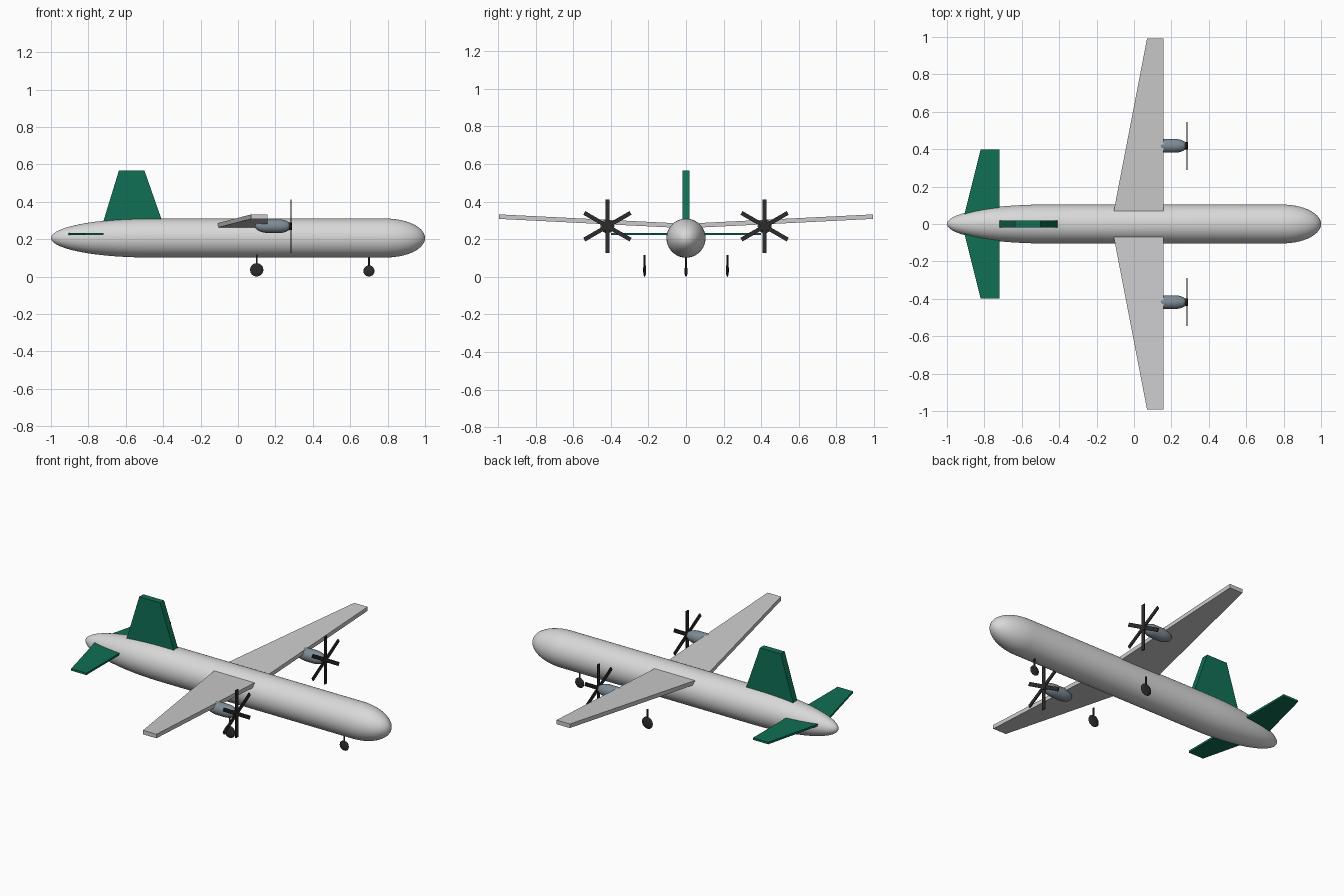
import bpy, bmesh, math
from mathutils import Matrix, Vector

if "Cube" in bpy.data.objects:
    bpy.data.objects.remove(bpy.data.objects["Cube"], do_unlink=True)


def material(name, rgb):
    m = bpy.data.materials.new(name)
    m.use_nodes = True
    m.diffuse_color = (*rgb, 1)
    m.node_tree.nodes["Principled BSDF"].inputs["Base Color"].default_value = (*rgb, 1)
    return m


white = material("body light grey", (0.69, 0.69, 0.69))
wing_grey = material("wing grey", (0.60, 0.60, 0.61))
green = material("tail green", (0.005, 0.16, 0.09))
steel = material("engine blue grey", (0.21, 0.26, 0.30))
black = material("rubber black", (0.025, 0.025, 0.025))


def finish(name, bm, mat, smooth=False):
    bmesh.ops.recalc_face_normals(bm, faces=bm.faces)
    me = bpy.data.meshes.new(name)
    bm.to_mesh(me)
    bm.free()
    me.materials.append(mat)
    ob = bpy.data.objects.new(name, me)
    bpy.context.collection.objects.link(ob)
    if smooth:
        bpy.ops.object.select_all(action="DESELECT")
        ob.select_set(True)
        bpy.context.view_layer.objects.active = ob
        bpy.ops.object.shade_smooth_by_angle(angle=math.radians(40))
    return ob


def spindle(name, tail, tail_len, nose, nose_len, radius, centre, mat, sides=48, steps=14):
    """Round body along x: elliptical tail, straight middle, elliptical nose."""
    angles = [math.pi / 2 * i / steps for i in range(steps + 1)]
    profile = [(tail + tail_len * (1 - math.cos(a)), radius * math.sin(a)) for a in angles]
    profile += [(nose - nose_len * (1 - math.sin(a)), radius * math.cos(a)) for a in angles]
    bm = bmesh.new()
    verts = [bm.verts.new((x, 0, r)) for x, r in profile]
    edges = [bm.edges.new(pair) for pair in zip(verts, verts[1:])]
    bmesh.ops.spin(bm, geom=verts + edges, axis=(1, 0, 0), cent=(0, 0, 0),
                   angle=math.tau, steps=sides)
    bmesh.ops.remove_doubles(bm, verts=bm.verts, dist=1e-5)
    bmesh.ops.translate(bm, verts=bm.verts, vec=centre)
    return finish(name, bm, mat, True)


def slab(name, outline, offset, mat):
    """Flat panel: an outline pushed along an offset."""
    bm = bmesh.new()
    face = bm.faces.new([bm.verts.new(p) for p in outline])
    new = bmesh.ops.extrude_face_region(bm, geom=[face])["geom"]
    bmesh.ops.translate(bm, vec=offset,
                        verts=[v for v in new if isinstance(v, bmesh.types.BMVert)])
    return finish(name, bm, mat)


def cylinder(name, radius, depth, centre, axis, mat, sides=16):
    bm = bmesh.new()
    turn = Vector((0, 0, 1)).rotation_difference(Vector(axis)).to_matrix().to_4x4()
    bmesh.ops.create_cone(bm, cap_ends=True, segments=sides, radius1=radius, radius2=radius,
                          depth=depth, matrix=Matrix.Translation(centre) @ turn)
    return finish(name, bm, mat, True)


def gear(name, x, y, radius, top):
    """Flattened wheel on a thin strut."""
    bm = bmesh.new()
    place = Matrix.Translation((x, y, radius)) @ Matrix.Diagonal((radius, 0.008, radius, 1))
    pole = Matrix.Rotation(math.pi / 2, 4, "X")
    bmesh.ops.create_uvsphere(bm, u_segments=16, v_segments=10, radius=1, matrix=place @ pole)
    finish(name + "_wheel", bm, black, True)
    cylinder(name + "_strut", 0.005, top - radius, (x, y, (top + radius) / 2), (0, 0, 1), black, 10)


def propeller(name, centre):
    """Three crossed bars make six blades."""
    bm = bmesh.new()
    for i in range(3):
        bmesh.ops.create_cube(bm, size=1, matrix=Matrix.Translation(centre)
                              @ Matrix.Rotation(i * math.pi / 3, 4, "X")
                              @ Matrix.Diagonal((0.006, 0.022, 0.284, 1)))
    finish(name, bm, black)


# Fuselage and tail fin
spindle("fuselage", -1, 0.52, 1, 0.21, 0.104, (0, 0, 0.206), white)
slab("tail_fin", [(-0.72, -0.019, 0.295), (-0.405, -0.019, 0.295),
                  (-0.5, -0.019, 0.566), (-0.637, -0.019, 0.566)], (0, 0.038, 0), green)

# Mirrored parts: wings, tailplanes, engines, main gear
for side, s in (("left", 1), ("right", -1)):
    slab(side + "_wing", [(-0.108, s * 0.07, 0.262), (0.158, s * 0.07, 0.262),
                          (0.158, s * 0.993, 0.308), (0.07, s * 0.993, 0.308)],
         (0, 0, 0.024), wing_grey)
    slab(side + "_tailplane", [(-0.92, 0, 0.222), (-0.72, 0, 0.222),
                               (-0.72, s * 0.398, 0.222), (-0.82, s * 0.398, 0.222)],
         (0, 0, 0.012), green)
    y = s * 0.418
    spindle(side + "_engine", 0.09, 0.08, 0.285, 0.07, 0.037, (0, y, 0.269), steel, 24, 8)
    cylinder(side + "_propeller_hub", 0.02, 0.022, (0.279, y, 0.269), (1, 0, 0), black)
    propeller(side + "_propeller", (0.284, y, 0.269))
    gear(side + "_main", 0.1, s * 0.22, 0.036, 0.117)

# Nose gear
gear("nose", 0.7, 0, 0.03, 0.115)
